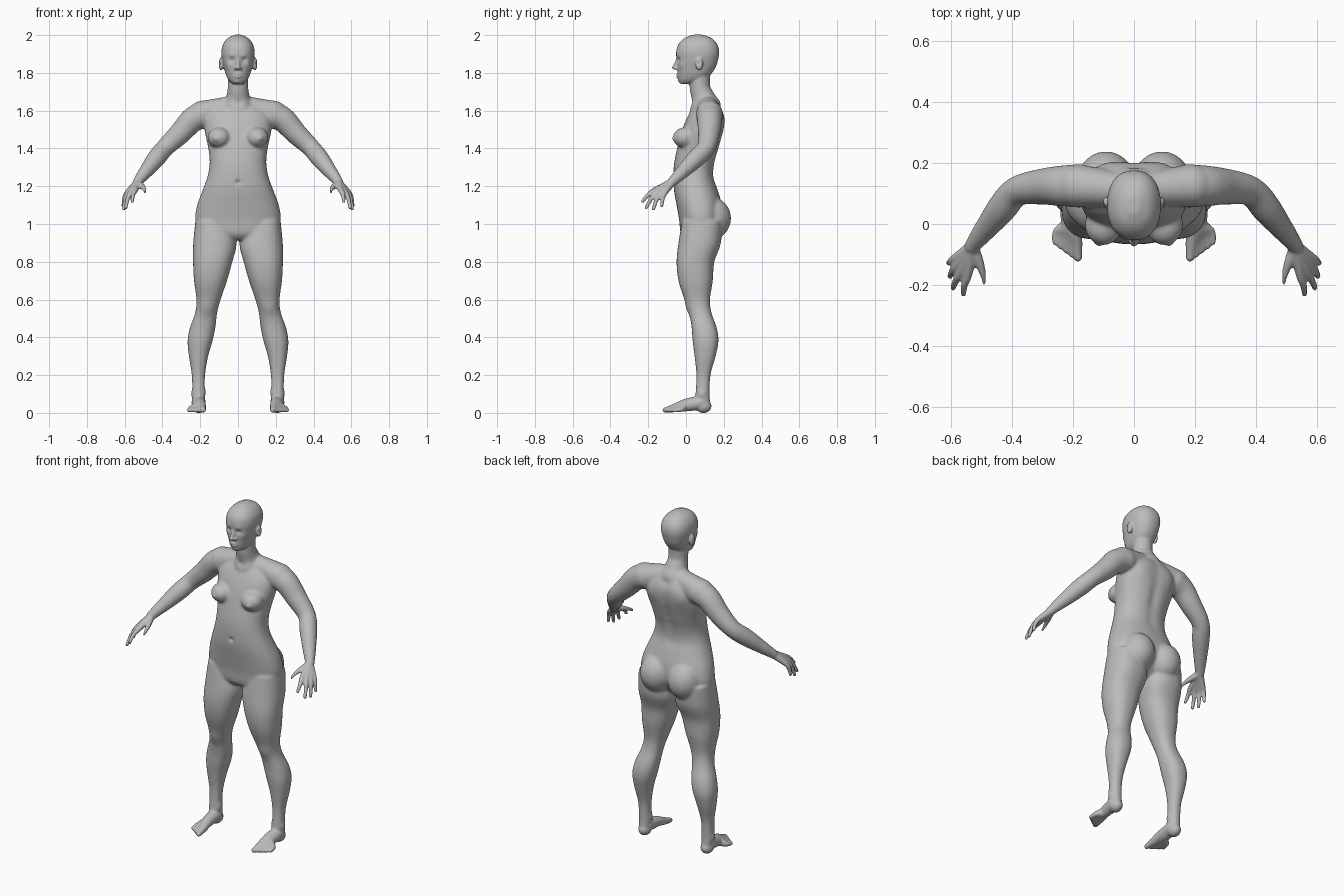
import bpy
import bmesh
import math
from mathutils import Vector, Matrix

default_cube = bpy.data.objects.get("Cube")
if default_cube:
    bpy.data.objects.remove(default_cube)

grey = bpy.data.materials.new("plain_grey")
grey.use_nodes = True
grey.diffuse_color = (0.5, 0.5, 0.5, 1)
grey.node_tree.nodes["Principled BSDF"].inputs["Base Color"].default_value = grey.diffuse_color


def refine(rows, steps=5):
    """Smooth interpolation through a list of equal-length rows."""
    result = []
    last = len(rows) - 1
    for i in range(last):
        a, b, c, d = (rows[max(i - 1, 0)], rows[i], rows[i + 1], rows[min(i + 2, last)])
        for s in range(steps):
            t = s / steps
            result.append([q + 0.5 * t * (r - p + t * (2 * p - 5 * q + 4 * r - u + t * (3 * (q - r) + u - p)))
                           for p, q, r, u in zip(a, b, c, d)])
    result.append(list(rows[-1]))
    return result


def skin_rings(bm, rings):
    """Bridge rings of points into a closed tube."""
    loops = [[bm.verts.new(point) for point in ring] for ring in rings]
    for low, high in zip(loops, loops[1:]):
        for i in range(len(low)):
            j = (i + 1) % len(low)
            bm.faces.new((low[i], low[j], high[j], high[i]))
    bm.faces.new(loops[0][::-1])
    bm.faces.new(loops[-1])


def add_ball(bm, centre, radii):
    matrix = Matrix.Translation(centre) @ Matrix.Diagonal((*radii, 1))
    bmesh.ops.create_uvsphere(bm, u_segments=24, v_segments=16, radius=1, matrix=matrix)


def add_loft(bm, rows, sides=40, squareness=2.3):
    """Stack of level oval sections: height, x range, y range."""
    def rounded(value):
        return math.copysign(abs(value) ** (2 / squareness), value)

    rings = []
    for z, x0, x1, y0, y1 in refine(rows):
        ring = []
        for i in range(sides):
            angle = math.tau * i / sides
            ring.append(((x0 + x1) / 2 + (x1 - x0) / 2 * rounded(math.cos(angle)),
                         (y0 + y1) / 2 + (y1 - y0) / 2 * rounded(math.sin(angle)), z))
        rings.append(ring)
    skin_rings(bm, rings)


def add_tube(bm, rows, sides=20):
    """Round limb through points with a radius each, with round ends."""
    path = refine(rows)
    points = [Vector(row[:3]) for row in path]
    rings = []
    for i, point in enumerate(points):
        tangent = points[min(i + 1, len(points) - 1)] - points[max(i - 1, 0)]
        turn = Vector((0, 0, 1)).rotation_difference(tangent)
        radius = path[i][3]
        rings.append([point + turn @ Vector((math.cos(math.tau * k / sides),
                                             math.sin(math.tau * k / sides), 0)) * radius
                      for k in range(sides)])
    skin_rings(bm, rings)
    for end in (0, -1):
        add_ball(bm, points[end], [path[end][3]] * 3)


def symmetric(rows):
    return [(z, -half, half, y0, y1) for z, half, y0, y1 in rows]


def apply_modifier(obj, kind, **settings):
    modifier = obj.modifiers.new(kind.lower(), kind)
    for key, value in settings.items():
        setattr(modifier, key, value)
    bpy.context.view_layer.objects.active = obj
    bpy.ops.object.modifier_apply(modifier=modifier.name)


bm = bmesh.new()

# Left leg
add_loft(bm, [(1.02, .04, .225, -.02, .19), (.9, .008, .237, -.04, .185), (.8, .03, .238, -.05, .15),
              (.7, .058, .233, -.04, .142), (.6, .092, .22, -.008, .127), (.53, .11, .227, .017, .135),
              (.45, .12, .255, .03, .163), (.38, .135, .267, .035, .172), (.3, .158, .26, .045, .157),
              (.2, .174, .245, .055, .13), (.1, .176, .242, .05, .125), (.05, .175, .24, .045, .128)])

# Left foot: heel, then one strand from ankle to each toe
add_ball(bm, (.208, .093, .036), (.035, .042, .037))
for i in range(5):
    t = i / 4
    add_tube(bm, [(.208, .08, .055, .038), (.2 + .012 * t, 0, .045 - .008 * t, .03),
                  (.19 + .062 * t, -.065 + .04 * t, .026 - .006 * t, .021 - .006 * t),
                  (.184 + .075 * t, -.11 + .05 * t, .015 - .003 * t, .014 - .004 * t)])

# Left shoulder and arm
add_tube(bm, [(.03, .11, 1.625, .055), (.12, .12, 1.6, .064), (.19, .125, 1.582, .071)])
add_tube(bm, [(.18, .125, 1.58, .072), (.24, .125, 1.552, .067), (.307, .122, 1.48, .059),
              (.385, .107, 1.405, .05), (.435, .05, 1.345, .049), (.49, -.02, 1.275, .037),
              (.53, -.072, 1.224, .026)])

# Left hand: knuckle and tip of each finger, joined to the wrist
fingers = [((.545, -.165, 1.178), (.56, -.23, 1.12)), ((.567, -.157, 1.168), (.594, -.21, 1.086)),
           ((.582, -.137, 1.162), (.604, -.172, 1.08)), ((.588, -.113, 1.163), (.608, -.128, 1.098))]
for knuckle, tip in fingers:
    middle = Vector(knuckle).lerp(tip, 0.5) + Vector((.004, -.003, .004))
    add_tube(bm, [(.53, -.075, 1.22, .022), (*knuckle, .0145), (*middle, .0115), (*tip, .009)])
add_tube(bm, [(.527, -.08, 1.215, .02), (.508, -.125, 1.2, .017),
              (.496, -.165, 1.185, .012), (.491, -.193, 1.168, .0095)])

# Left chest, seat and ear
add_ball(bm, (.1, -.004, 1.457), (.062, .066, .055))
add_ball(bm, (.092, .133, 1.03), (.098, .106, .112))
add_ball(bm, (.09, .07, 1.847), (.013, .02, .034))

# Left half of the lips and nose wing
add_tube(bm, [(.024, -.034, 1.787), (.012, -.041, 1.791), (0, -.046, 1.793)][:3] and
         [(.024, -.034, 1.787, .004), (.012, -.041, 1.791, .006), (0, -.045, 1.793, .006)])
add_tube(bm, [(.022, -.034, 1.784, .004), (.012, -.04, 1.779, .006), (0, -.044, 1.778, .007)])
add_ball(bm, (.012, -.051, 1.825), (.009, .012, .008))

# Right side as a mirror copy
copy = bmesh.ops.duplicate(bm, geom=bm.verts[:] + bm.edges[:] + bm.faces[:])["geom"]
bmesh.ops.scale(bm, vec=(-1, 1, 1), verts=[g for g in copy if isinstance(g, bmesh.types.BMVert)])

# Torso
add_loft(bm, symmetric([(.915, .07, .0, .11), (.95, .19, -.028, .15), (1.02, .226, -.036, .19),
                        (1.1, .216, -.05, .19), (1.18, .187, -.064, .168), (1.25, .162, -.067, .147),
                        (1.32, .15, -.063, .152), (1.4, .157, -.047, .175), (1.5, .177, -.02, .2),
                        (1.58, .17, .014, .202), (1.645, .09, .055, .17)]))

# Neck, head and nose
add_tube(bm, [(0, .105, 1.61, .085), (0, .09, 1.67, .064), (0, .074, 1.72, .055), (0, .073, 1.79, .055)])
add_loft(bm, symmetric([(1.742, .026, -.027, .03), (1.76, .048, -.036, .09), (1.79, .064, -.042, .13),
                        (1.83, .075, -.046, .157), (1.87, .084, -.05, .17), (1.91, .088, -.052, .176),
                        (1.95, .08, -.041, .166), (1.983, .055, -.01, .137), (2.002, .018, .035, .09)]))
add_tube(bm, [(0, -.043, 1.882, .008), (0, -.053, 1.85, .009), (0, -.061, 1.829, .013)])

# Fuse all parts into one skin
bmesh.ops.recalc_face_normals(bm, faces=bm.faces[:])
mesh = bpy.data.meshes.new("body")
bm.to_mesh(mesh)
bm.free()
body = bpy.data.objects.new("body", mesh)
bpy.context.collection.objects.link(body)
apply_modifier(body, "REMESH", mode="VOXEL", voxel_size=0.0056)

# Soften the large forms more than the face, hands and feet
soft = body.vertex_groups.new(name="soft")
soft.add([v.index for v in body.data.vertices
          if 0.09 < v.co.z < 1.73 and abs(v.co.x) < 0.52], 1, "REPLACE")
apply_modifier(body, "SMOOTH", factor=0.5, iterations=22, vertex_group="soft")
apply_modifier(body, "SMOOTH", factor=0.5, iterations=2)

# Soft sculpting strokes on the left side: centre, reach, push
strokes = [((.031, -.042, 1.87), .016, (0, .011, 0)),     # eye socket
           ((.032, -.044, 1.889), .013, (0, -.004, 0)),   # brow
           ((.052, -.02, 1.84), .02, (.003, -.003, 0)),   # cheek
           ((.104, .064, 1.85), .011, (-.007, 0, 0)),     # ear hollow
           ((.12, -.07, 1.45), .014, (0, -.008, 0)),      # chest
           ((.1, .2, 1.53), .05, (0, .007, 0)),           # shoulder blade
           ((.165, .01, .55), .04, (0, -.008, 0)),        # kneecap
           ((.242, .085, .1), .02, (.006, 0, 0)),         # outer ankle
           ((.178, .08, .11), .02, (-.006, 0, 0))]        # inner ankle
strokes += [((-x, y, z), reach, (-dx, dy, dz)) for (x, y, z), reach, (dx, dy, dz) in strokes]
# Chin, navel, throat hollow and spine on the centre line
strokes += [((0, -.03, 1.757), .017, (0, -.007, 0)), ((0, -.066, 1.22), .013, (0, .01, 0)),
            ((0, .035, 1.635), .022, (0, .008, 0))]
strokes += [((0, .175, 1.25 + .05 * k), .032, (0, -.008, 0)) for k in range(8)]
strokes = [(Vector(centre), reach, Vector(push)) for centre, reach, push in strokes]
for vertex in body.data.vertices:
    shift = Vector()
    for centre, reach, push in strokes:
        distance = (vertex.co - centre).length / reach
        if distance < 2.5:
            shift += push * math.exp(-distance * distance)
    vertex.co += shift
    vertex.co.z = max(vertex.co.z, 0)


def finish(obj):
    obj.data.materials.clear()
    obj.data.materials.append(grey)
    obj.data.polygons.foreach_set("material_index", [0] * len(obj.data.polygons))
    obj.data.shade_smooth()


finish(body)

# Eyes
for name, side in (("left_eye", 1), ("right_eye", -1)):
    bm = bmesh.new()
    add_ball(bm, (side * .031, -.022, 1.87), (.014, .013, .011))
    eye_mesh = bpy.data.meshes.new(name)
    bm.to_mesh(eye_mesh)
    bm.free()
    eye = bpy.data.objects.new(name, eye_mesh)
    bpy.context.collection.objects.link(eye)
    finish(eye)
